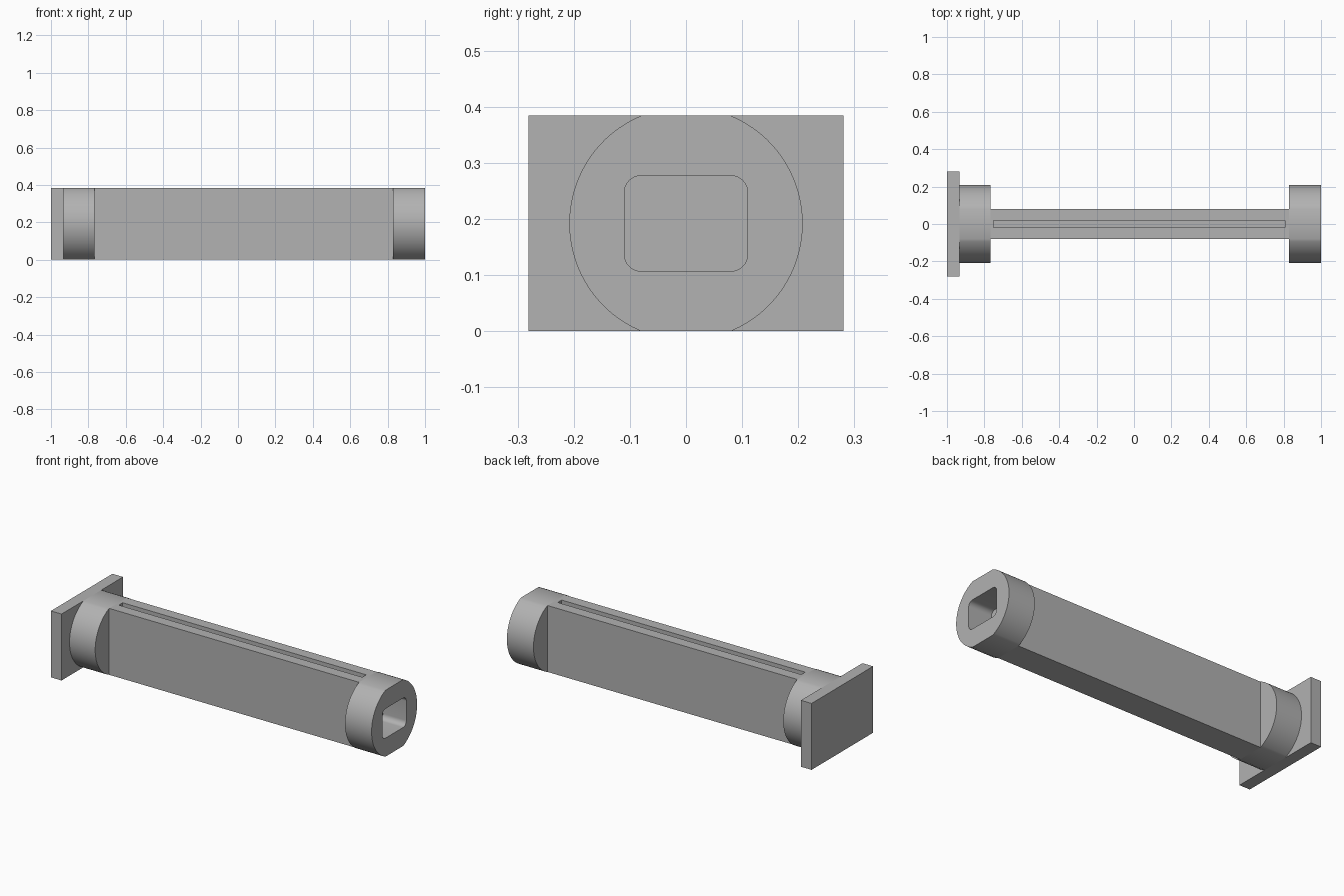
import bpy, bmesh, math

cube = bpy.data.objects.get("Cube")
if cube:
    bpy.data.objects.remove(cube)

HEIGHT = 0.384
MID = HEIGHT / 2
RADIUS = 0.208
WEB = 0.08      # half thickness of the web

grey = bpy.data.materials.new("plain_grey")
grey.use_nodes = True
colour = (0.445, 0.445, 0.445, 1)
grey.diffuse_color = colour
grey.node_tree.nodes["Principled BSDF"].inputs["Base Color"].default_value = colour


def arc(cy, cz, r, start, end, steps):
    return [(cy + r * math.cos(start + (end - start) * i / steps),
             cz + r * math.sin(start + (end - start) * i / steps))
            for i in range(steps + 1)]


def rectangle(half_y, z0, z1):
    return [(-half_y, z0), (half_y, z0), (half_y, z1), (-half_y, z1)]


def rounded_rectangle(half_y, half_z, r):
    points = []
    for k, (sy, sz) in enumerate([(1, 1), (-1, 1), (-1, -1), (1, -1)]):
        start = k * math.pi / 2
        points += arc(sy * (half_y - r), MID + sz * (half_z - r), r,
                      start, start + math.pi / 2, 8)
    return points


def extrude_along_x(name, profile, x0, x1):
    """Solid with a (y, z) profile running from x0 to x1."""
    bm = bmesh.new()
    face = bm.faces.new([bm.verts.new((x0, y, z)) for y, z in profile])
    moved = bmesh.ops.extrude_face_region(bm, geom=[face])["geom"]
    bmesh.ops.translate(bm, vec=(x1 - x0, 0, 0),
                        verts=[v for v in moved if isinstance(v, bmesh.types.BMVert)])
    bmesh.ops.recalc_face_normals(bm, faces=bm.faces)
    mesh = bpy.data.meshes.new(name)
    bm.to_mesh(mesh)
    bm.free()
    mesh.materials.append(grey)
    obj = bpy.data.objects.new(name, mesh)
    bpy.context.collection.objects.link(obj)
    return obj


def activate(obj):
    bpy.ops.object.select_all(action='DESELECT')
    obj.select_set(True)
    bpy.context.view_layer.objects.active = obj


def carve(obj, cutter):
    mod = obj.modifiers.new("cut", 'BOOLEAN')
    mod.operation = 'DIFFERENCE'
    mod.solver = 'EXACT'
    mod.object = cutter
    activate(obj)
    bpy.ops.object.modifier_apply(modifier=mod.name)
    bpy.data.objects.remove(cutter)


# Collar section: a round with flats at top and bottom
flat = math.asin(MID / RADIUS)
collar = (arc(0, MID, RADIUS, -flat, flat, 32)
          + arc(0, MID, RADIUS, math.pi - flat, math.pi + flat, 32))

# End plate, collars and the thin web between them
end_plate = extrude_along_x("end_plate", rectangle(0.281, 0, HEIGHT), -1, -0.932)
plate_collar = extrude_along_x("plate_collar", collar, -0.932, -0.768)
web = extrude_along_x("web", rectangle(WEB, 0, HEIGHT), -0.768, 0.83)
socket_collar = extrude_along_x("socket_collar", collar, 0.83, 1)

# Long slot in the top of the web
carve(web, extrude_along_x("slot_cutter", rectangle(0.018, 0.18, 0.5), -0.75, 0.808))

# Rounded socket in the free end
carve(socket_collar, extrude_along_x(
    "socket_cutter", rounded_rectangle(0.11, 0.085, 0.03), 0.85, 1.1))

for part in (plate_collar, socket_collar):
    activate(part)
    bpy.ops.object.shade_smooth_by_angle(angle=math.radians(25))
